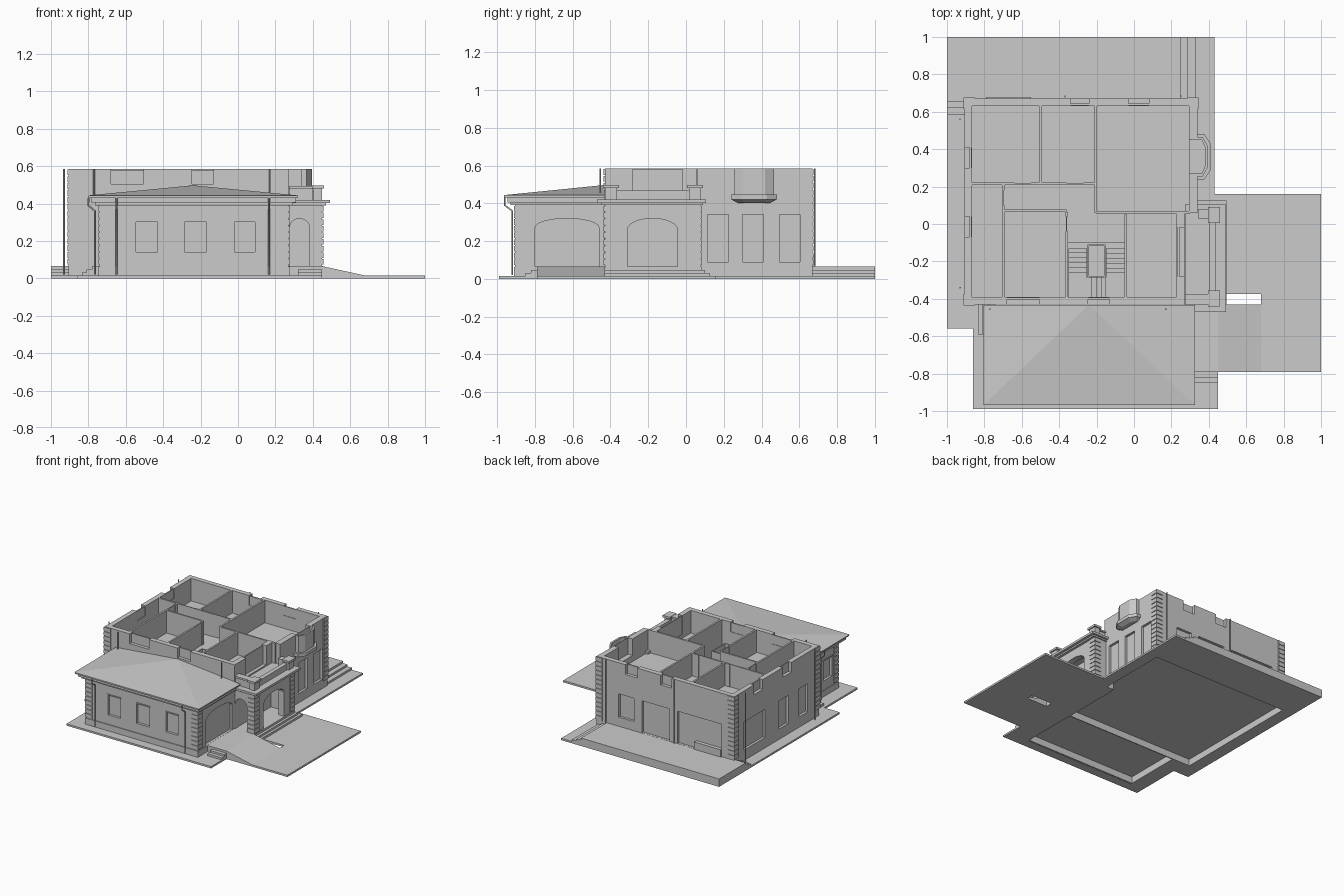
import bpy, bmesh, math

if "Cube" in bpy.data.objects:
    bpy.data.objects.remove(bpy.data.objects["Cube"])

def obj(name, bm):
    bmesh.ops.recalc_face_normals(bm, faces=bm.faces)
    me = bpy.data.meshes.new(name)
    bm.to_mesh(me)
    bm.free()
    o = bpy.data.objects.new(name, me)
    bpy.context.collection.objects.link(o)
    return o

def add_loft(bm, a, b):
    """Closed solid between two matching outlines."""
    va, vb = [bm.verts.new(p) for p in a], [bm.verts.new(p) for p in b]
    n = len(a)
    for i in range(n):
        bm.faces.new((va[i], va[(i+1) % n], vb[(i+1) % n], vb[i]))
    bm.faces.new(va[::-1])
    bm.faces.new(vb)

def rect(x0, x1, y0, y1):
    return [(x0, y0), (x1, y0), (x1, y1), (x0, y1)]

def add_box(bm, x0, x1, y0, y1, z0, z1):
    r = rect(x0, x1, y0, y1)
    add_loft(bm, [(*p, z0) for p in r], [(*p, z1) for p in r])

def boxes(name, *bs):
    bm = bmesh.new()
    for b in bs:
        add_box(bm, *b)
    return obj(name, bm)

def ring(name, outer, inner, z0, z1):
    """Wall band between two plan outlines of equal point count."""
    bm = bmesh.new()
    L = [[bm.verts.new((*p, z)) for p in pts] for pts, z in
         ((outer, z0), (outer, z1), (inner, z1), (inner, z0))]
    n = len(outer)
    for k in range(4):
        a, b = L[k], L[(k+1) % 4]
        for i in range(n):
            j = (i+1) % n
            bm.faces.new((a[i], a[j], b[j], b[i]))
    return obj(name, bm)

def steps(name, *rects_z):
    return boxes(name, *[(*r, 0, z) for r, z in rects_z])

class Openings:
    """Collects window and door holes for one wall, with recessed panels."""
    def __init__(self):
        self.cut, self.panel, self.trim = bmesh.new(), bmesh.new(), bmesh.new()
    def add(self, axis, face, inward, a0, a1, z0, z1, rise=0, panel=.02, trim=False):
        def at(d, top):
            d = face + inward*d
            prof = [(a0, z0), (a1, z0), (a1, top - rise)]
            c, r = (a0 + a1) / 2, (a1 - a0) / 2
            if rise:
                prof += [(c + r*math.cos(t*math.pi/12), top - rise + rise*math.sin(t*math.pi/12)) for t in range(1, 12)]
            prof.append((a0, top - rise))
            return [(p, d, z) if axis == 'y' else (d, p, z) for p, z in prof]
        add_loft(self.cut, at(-.03, z1), at(.075, z1))
        if panel:
            add_loft(self.panel, at(panel, min(z1, .58)), at(panel + .01, min(z1, .58)))
        if trim:
            d0, d1 = sorted((face - inward*.006, face + inward*.005))
            u = (a0 - .005, a1 + .005, d0, d1) if axis == 'y' else (d0, d1, a0 - .005, a1 + .005)
            add_box(self.trim, *u, z1 + .003, z1 + .012)
    def apply(self, wall):
        bmesh.ops.recalc_face_normals(self.cut, faces=self.cut.faces)
        c = obj(wall.name + "_cutter", self.cut)
        c.hide_render = True
        m = wall.modifiers.new("holes", 'BOOLEAN')
        m.object, m.operation, m.solver = c, 'DIFFERENCE', 'EXACT'
        me = bpy.data.meshes.new_from_object(wall.evaluated_get(bpy.context.evaluated_depsgraph_get()))
        wall.modifiers.clear()
        wall.data = me
        bpy.data.objects.remove(c)
        for part, bm in (("_panes", self.panel), ("_lintels", self.trim)):
            if bm.verts:
                obj(wall.name + part, bm)

def quoins(name, corners, z0, z1, p=.006, a=.055):
    """Stacked corner stones; sx, sy point into the building."""
    bm = bmesh.new()
    n = round((z1 - z0) / .037)
    h = (z1 - z0) / n
    for x, y, sx, sy in corners:
        xs, ys = sorted((x - sx*p, x + sx*a)), sorted((y - sy*p, y + sy*a))
        for i in range(n):
            za, zb = z0 + i*h + .003, z0 + (i+1)*h - .003
            add_box(bm, *xs, *sorted((y - sy*p, y + sy*.004)), za, zb)
            add_box(bm, *sorted((x - sx*p, x + sx*.004)), *ys, za, zb)
    return obj(name, bm)

def pipe(name, pts, r=.005):
    cu = bpy.data.curves.new(name, 'CURVE')
    cu.dimensions, cu.bevel_depth, cu.bevel_resolution, cu.use_fill_caps = '3D', r, 1, True
    s = cu.splines.new('POLY')
    s.points.add(len(pts) - 1)
    for q, p in zip(s.points, pts):
        q.co = (*p, 1)
    bpy.context.collection.objects.link(bpy.data.objects.new(name, cu))

TOP, FL, G, UP, B = .585, .065, .015, .40, .055

# Ground plates laid around the building, driveway ramp, terrace, outside steps
boxes("ground_plates", (-1, .43, .67, 1, 0, G), (-1, -.905, -.56, .67, 0, G), (-.905, -.745, -.56, -.43, 0, G),
      (.34, .43, .08, .67, 0, G), (-.86, .45, -.99, -.915, 0, G), (-.86, -.745, -.915, -.56, 0, G),
      (.275, .45, -.915, -.79, 0, G), (.43, 1, -.375, .16, 0, G), (.68, 1, -.43, -.375, 0, G),
      (.43, .485, -.43, -.375, 0, G), (.45, 1, -.79, -.43, 0, G))
bm = bmesh.new()
add_loft(bm, *[[(x, y, z) for x, z in ((.27, 0), (.68, 0), (.68, G), (.45, FL), (.27, FL))] for y in (-.79, -.43)])
obj("driveway_ramp", bm)
steps("back_terrace", ((-1, .25, .67, 1), FL), ((-1, -.905, .655, .67), FL), ((.25, .29, .67, 1), .048),
      ((.29, .33, .67, 1), .032), ((-1, -.905, .62, .655), .048), ((-1, -.905, .585, .62), .032))
steps("porch_steps", ((.27, .455, -.43, .085), FL), ((.34, .475, -.43, .10), .048), ((.34, .495, -.47, .125), .032))
steps("ramp_front_steps", ((.32, .45, -.82, -.79), .048), ((.32, .45, -.85, -.82), .032))
steps("side_door_steps", ((-.78, -.74, -.59, -.43), FL), ((-.81, -.78, -.59, -.43), .048), ((-.835, -.81, -.59, -.43), .032))

# Main house shell with openings
W = -.905
out = [(W, -.43), (.27, -.43), (.27, .06), (.34, .06), (.34, .67), (W, .67)]
inn = [(-.865, -.39), (.228, -.39), (.228, .07), (.295, .07), (.295, .63), (-.865, .63)]
house = ring("house_walls", out, inn, B, TOP)
ring("house_skirt", out, [(x*.99 - .002, y*.99) for x, y in out], 0, B)
o = Openings()
front_hi, back_hi, left_hi = ((-.68, -.505), (-.245, -.13)), ((-.34, -.24), (-.03, .08)), ((.30, .41), (-.07, .04))
for a, b in front_hi:
    o.add('y', -.43, 1, a, b, .505, .7, panel=.026)
for a, b in back_hi:
    o.add('y', .67, -1, a, b, .505, .7, panel=.026)
for a, b in left_hi:
    o.add('x', W, 1, a, b, .505, .7, panel=.026)
o.add('x', .34, -1, .27, .45, .45, .7, panel=0)
o.add('x', .27, -1, -.28, -.02, .43, .7, panel=.028)
for a, b in ((.115, .225), (.30, .41), (.495, .605)):
    o.add('x', .34, -1, a, b, .09, .34)
o.add('x', .27, -1, -.27, -.04, .066, .30)
o.add('y', .67, -1, .0, .14, .14, .33)
o.add('y', .67, -1, -.32, -.07, .066, .33)
o.add('y', .67, -1, -.79, -.39, .066, .33)
for a, b in ((.27, .54), (-.03, .09), (-.28, -.17)):
    o.add('x', W, 1, a, b, .10, .33)
o.apply(house)
boxes("window_seat_block", (-.79, -.55, .63, .68, FL, .125))
quoins("house_quoins", [(W, -.43, 1, 1), (W, .67, 1, -1), (.34, .67, -1, -1)], .07, TOP)

# Floors, with a stairwell left open in the upper one
boxes("ground_floor", (-.88, .24, -.40, .64, B, FL), (.24, .31, .065, .64, B, FL))
boxes("upper_floor", (-.88, -.36, -.40, .64, UP-.02, UP), (-.36, -.05, -.10, .64, UP-.02, UP),
      (-.05, .24, -.40, .64, UP-.02, UP), (.24, .31, .065, .64, UP-.02, UP))

# Partition walls, with thin doors closing their gaps
def wx(x, y0, y1, t=.007): return (x-t, x+t, y0, y1, FL, TOP)
def wy(y, x0, x1, t=.007): return (x0, x1, y-t, y+t, FL, TOP)
boxes("partitions", wx(-.50, .22, .64), wx(-.205, .06, .64), wy(.215, -.87, -.64), wy(.215, -.55, -.36), wy(.215, -.27, -.21),
      wx(-.70, -.40, .10), wx(-.70, .18, .21), wy(.07, -.70, -.36), wx(-.36, -.40, -.04), wx(-.36, .04, .063),
      wy(.06, -.20, .30), wx(-.045, -.40, .052))
boxes("inner_doors", wy(.215, -.64, -.55, .003), wy(.215, -.36, -.27, .003), wx(-.70, .10, .18, .003), wx(-.36, -.04, .04, .003))

# U-shaped stair around a central well
bm = bmesh.new()
for i in range(6):
    y = -.13 - .026*i
    add_box(bm, -.35, -.25, y - .026, y, UP - .02*(i+1) - .03, UP - .02*(i+1))
    add_box(bm, -.15, -.052, y - .026, y, FL, FL + .022*(i+1))
for i in range(4):
    x = -.25 + .025*i
    add_box(bm, x, x + .025, -.39, -.286, .22 - .017*i, .27 - .017*i)
add_box(bm, -.35, -.25, -.39, -.286, .245, .275)
add_box(bm, -.15, -.052, -.39, -.286, .17, .20)
obj("staircase", bm)
ring("stair_well_rail", rect(-.248, -.152, -.286, -.11), rect(-.24, -.16, -.278, -.118), .30, .46)

# Front wing with arched garage door
wing = ring("wing_walls", rect(-.74, .27, -.905, -.432), rect(-.70, .225, -.865, -.434), B, .41)
o = Openings()
for a, b in ((-.545, -.43), (-.285, -.168), (-.02, .09)):
    o.add('y', -.905, 1, a, b, .14, .30, trim=True)
o.add('x', .27, -1, -.80, -.46, .066, .32, rise=.05)
o.add('x', -.74, 1, -.83, -.72, .14, .30, trim=True)
o.add('x', -.74, 1, -.575, -.475, .066, .30)
o.apply(wing)
boxes("wing_floor", (-.71, .235, -.875, -.434, B, FL))
ring("wing_plinth", rect(-.747, .277, -.912, -.432), rect(-.738, .268, -.903, -.434), 0, .064)
quoins("wing_quoins", [(-.74, -.905, 1, 1), (.27, -.905, -1, 1)], .07, .39)

# Wing cornice, gutter and half-hip roof
boxes("wing_cornice", (-.765, .295, -.93, -.432, .39, .405), (-.785, .31, -.945, -.432, .405, .43),
      (-.80, .32, -.965, -.432, .43, .443))
bm = bmesh.new()
v = [bm.verts.new(p) for p in ((-.805, -.968, .443), (.325, -.968, .443), (.325, -.432, .443), (-.805, -.432, .443), (-.24, -.432, .497))]
bm.faces.new(v[:4])
for i in range(4):
    bm.faces.new((v[i], v[(i+1) % 4], v[4]))
obj("wing_roof", bm)

# Arched side porch with balcony above
porch = ring("porch_walls", rect(.272, .45, -.43, .08), rect(.274, .40, -.385, .035), FL, .40)
o = Openings()
o.add('x', .45, -1, -.31, -.045, .06, .32, rise=.06, panel=0)
o.add('y', -.43, 1, .276, .382, .06, .32, rise=.05, panel=0)
o.apply(porch)
quoins("porch_quoins", [(.45, -.43, -1, 1), (.45, .08, -1, -1)], .07, .39)
boxes("porch_cornice", (.272, .47, -.45, .09, .39, .402), (.272, .492, -.47, .105, .402, .42))
boxes("balcony_parapet", (.40, .435, -.37, .03, .42, .468), (.272, .40, -.42, -.385, .42, .468), (.342, .40, .035, .07, .42, .468))
boxes("balcony_posts", *[b for y in (-.43, .015) for b in
      ((.405, .45, y, y+.065, .42, .48), (.395, .46, y-.01, y+.075, .48, .497))])
boxes("balcony_coping", (.272, .395, -.43, -.375, .48, .495), (.272, .40, -.42, -.385, .468, .48), (.342, .395, .03, .08, .468, .48))

# Bay window on the right wall
def bay(s):
    return [(.338, .25-s), (.37+s*.5, .25-s), (.40+s, .30-s*.5), (.40+s, .42+s*.5), (.37+s*.5, .47+s), (.338, .47+s)]
ring("bay_walls", bay(-.005), [(.336, .27), (.362, .27), (.38, .31), (.38, .41), (.362, .45), (.336, .45)], .44, TOP)
bm = bmesh.new()
for s0, z0, s1, z1 in ((-.025, .403, .008, .42), (.012, .42, .012, .447)):
    add_loft(bm, [(*p, z0) for p in bay(s0)], [(*p, z1) for p in bay(s1)])
obj("bay_base", bm)

# Downpipes
for i, (x, y, z) in enumerate(((-.77, -.455, .445), (.17, -.455, .45), (-.93, .56, .02), (-.93, -.34, .02),
                               (-.37, .682, FL), (.25, .682, FL))):
    pipe(f"house_downpipe_{i}", [(x, y, z), (x, y, TOP)])
for i, x in enumerate((-.65, .165)):
    pipe(f"wing_downpipe_{i}", [(x, -.92, .02), (x, -.92, .36), (x, -.96, .39), (x, -.96, .43)])
pipe("wing_side_downpipe", [(-.765, -.65, .02), (-.765, -.65, .36), (-.80, -.65, .39), (-.80, -.65, .43)])
